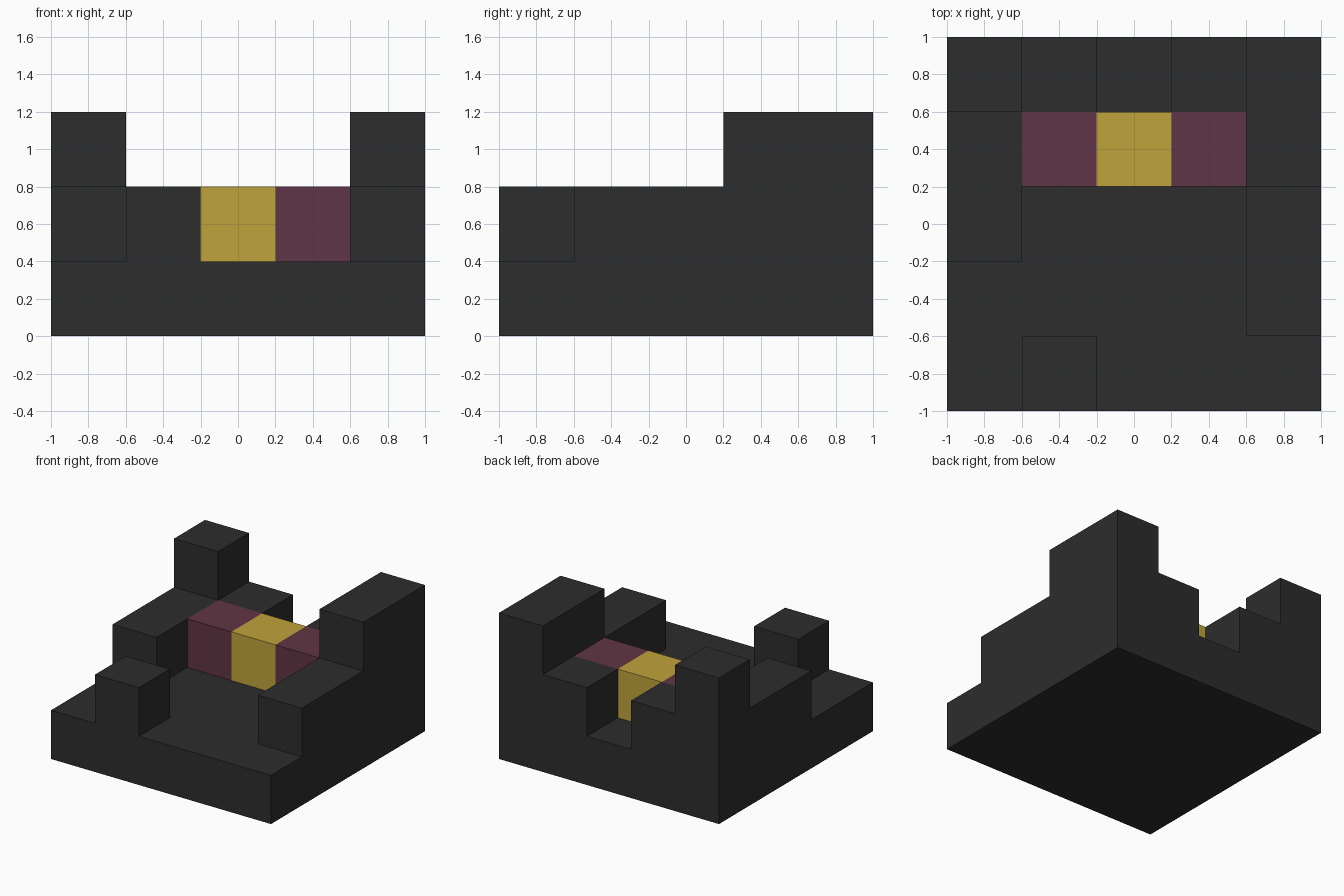
import bpy
import bmesh
from mathutils import Vector

CELL = 0.4   # side of one block
HALF = 1.0   # half the width of the base

default_cube = bpy.data.objects.get("Cube")
if default_cube:
    bpy.data.objects.remove(default_cube, do_unlink=True)


def make_material(name, color):
    mat = bpy.data.materials.new(name)
    mat.use_nodes = True
    mat.diffuse_color = (*color, 1)
    bsdf = mat.node_tree.nodes["Principled BSDF"]
    bsdf.inputs["Base Color"].default_value = (*color, 1)
    bsdf.inputs["Roughness"].default_value = 0.9
    return mat


charcoal = make_material("charcoal", (0.026, 0.026, 0.026))
plum = make_material("plum", (0.117, 0.036, 0.06))
gold = make_material("gold", (0.527, 0.371, 0.045))


def block(name, corner, size, mat):
    """Box given by its lowest corner and size, both counted in cells."""
    bm = bmesh.new()
    bmesh.ops.create_cube(bm, size=1)
    size, corner = Vector(size), Vector(corner)
    centre = (corner + size / 2) * CELL - Vector((HALF, HALF, 0))
    bmesh.ops.scale(bm, vec=size * CELL, verts=bm.verts)
    bmesh.ops.translate(bm, vec=centre, verts=bm.verts)
    mesh = bpy.data.meshes.new(name)
    bm.to_mesh(mesh)
    bm.free()
    mesh.materials.append(mat)
    obj = bpy.data.objects.new(name, mesh)
    bpy.context.collection.objects.link(obj)
    return obj


# Floor slab
block("floor_slab", (0, 0, 0), (5, 5, 1), charcoal)

# Side walls with their raised ends
block("right_wall", (0, 2, 1), (1, 3, 1), charcoal)
block("right_tower", (0, 4, 2), (1, 1, 1), charcoal)
block("left_wall", (4, 1, 1), (1, 4, 1), charcoal)
block("left_tower", (4, 3, 2), (1, 2, 1), charcoal)

# Back wall on both sides of the middle gap
for side, x in (("right", 1), ("left", 3)):
    block(f"back_wall_{side}", (x, 4, 1), (1, 1, 1), charcoal)

# Coloured row in front of the back wall
for side, x in (("right", 1), ("left", 3)):
    block(f"plum_block_{side}", (x, 3, 1), (1, 1, 1), plum)
block("gold_block", (2, 3, 1), (1, 1, 1), gold)

# Single block on the front edge
block("front_block", (1, 0, 1), (1, 1, 1), charcoal)
